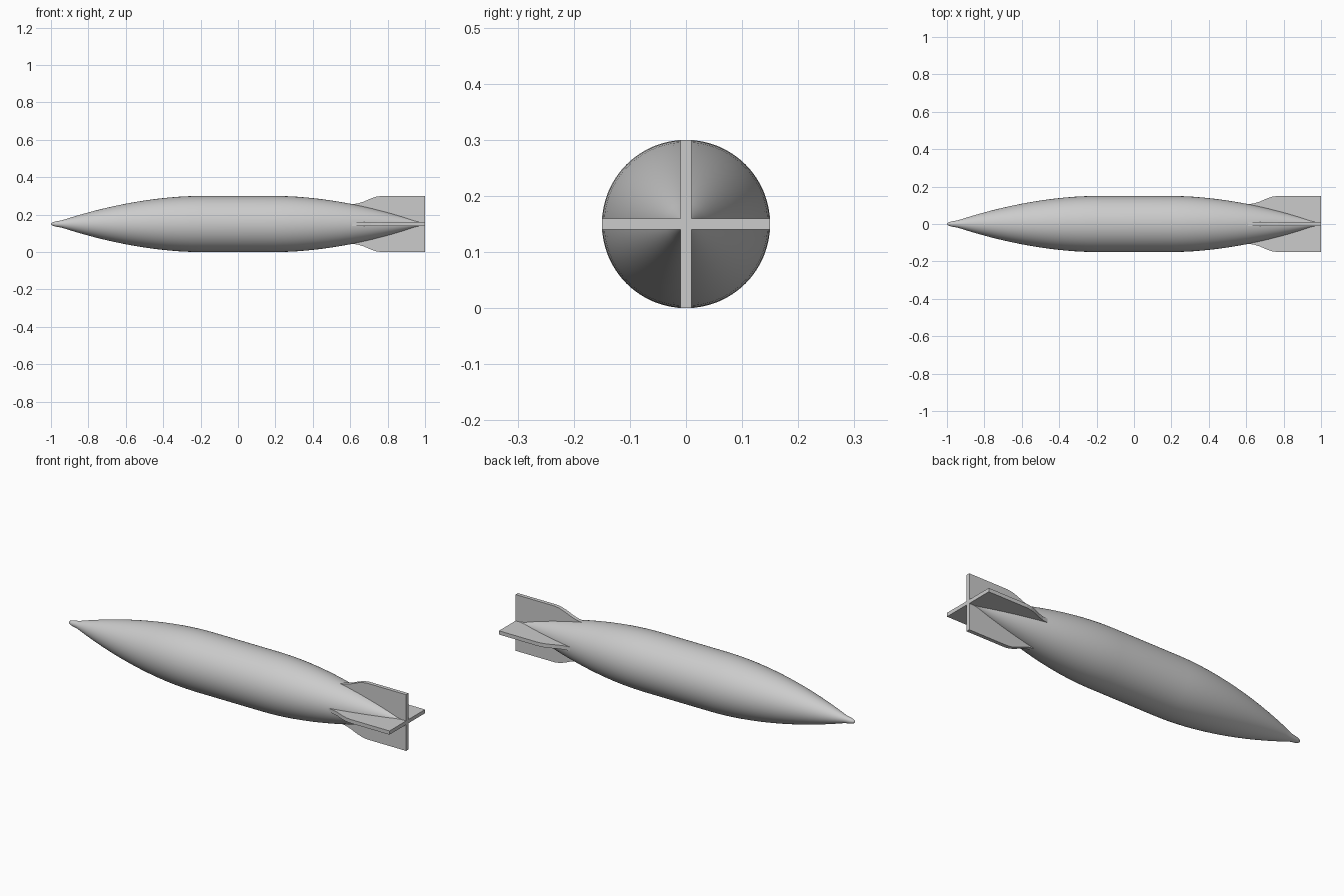
import bpy
import bmesh
from math import cos, sin, pi, radians
from mathutils import Matrix

cube = bpy.data.objects.get("Cube")
if cube:
    bpy.data.objects.remove(cube)

RADIUS = 0.15
FIN_HALF = 0.01

# Single grey paint
grey = bpy.data.materials.new("light_grey")
grey.use_nodes = True
grey.diffuse_color = (0.6, 0.6, 0.6, 1)
grey.node_tree.nodes["Principled BSDF"].inputs["Base Color"].default_value = grey.diffuse_color


def add_object(name, bm):
    bmesh.ops.recalc_face_normals(bm, faces=bm.faces)
    mesh = bpy.data.meshes.new(name)
    bm.to_mesh(mesh)
    bm.free()
    mesh.materials.append(grey)
    obj = bpy.data.objects.new(name, mesh)
    bpy.context.collection.objects.link(obj)
    obj.location.z = RADIUS
    return obj


# Hull: straight middle with matching tapered ends, turned around the x axis
def taper(t):
    return RADIUS * (1 - t ** 1.85)


steps = [i / 14 for i in range(14)]
end = [(0.2 + 0.8 * t, taper(t)) for t in steps] + [(0.975, 0.014), (0.992, 0.008)]
profile = [(-x, r) for x, r in reversed(end)] + end
SIDES = 64
bm = bmesh.new()
rings = [[bm.verts.new((x, r * cos(2 * pi * k / SIDES), r * sin(2 * pi * k / SIDES)))
          for k in range(SIDES)] for x, r in profile]
for a, b in zip(rings, rings[1:]):
    for k in range(SIDES):
        n = (k + 1) % SIDES
        bm.faces.new((a[k], a[n], b[n], b[k]))
for ring, x in ((rings[0], -1), (rings[-1], 1)):
    tip = bm.verts.new((x, 0, 0))
    for k in range(SIDES):
        bm.faces.new((tip, ring[k], ring[(k + 1) % SIDES]))
hull = add_object("hull", bm)
bpy.context.view_layer.objects.active = hull
hull.select_set(True)
bpy.ops.object.shade_smooth_by_angle(angle=radians(40))

# Tail fins: one swept outline, extruded and repeated around the hull
outline = [(0.58, 0.0), (0.58, 0.1), (0.61, 0.106), (0.64, 0.11), (0.67, 0.119),
           (0.71, 0.136), (0.74, 0.146), (0.77, RADIUS), (1.0, RADIUS), (1.0, 0.0)]
for i, name in enumerate(("top_fin", "front_fin", "bottom_fin", "back_fin")):
    bm = bmesh.new()
    face = bm.faces.new([bm.verts.new((x, -FIN_HALF, r)) for x, r in outline])
    grown = bmesh.ops.extrude_face_region(bm, geom=[face])["geom"]
    moved = [v for v in grown if isinstance(v, bmesh.types.BMVert)]
    bmesh.ops.translate(bm, verts=moved, vec=(0, 2 * FIN_HALF, 0))
    bm.transform(Matrix.Rotation(i * pi / 2, 4, "X"))
    add_object(name, bm)
